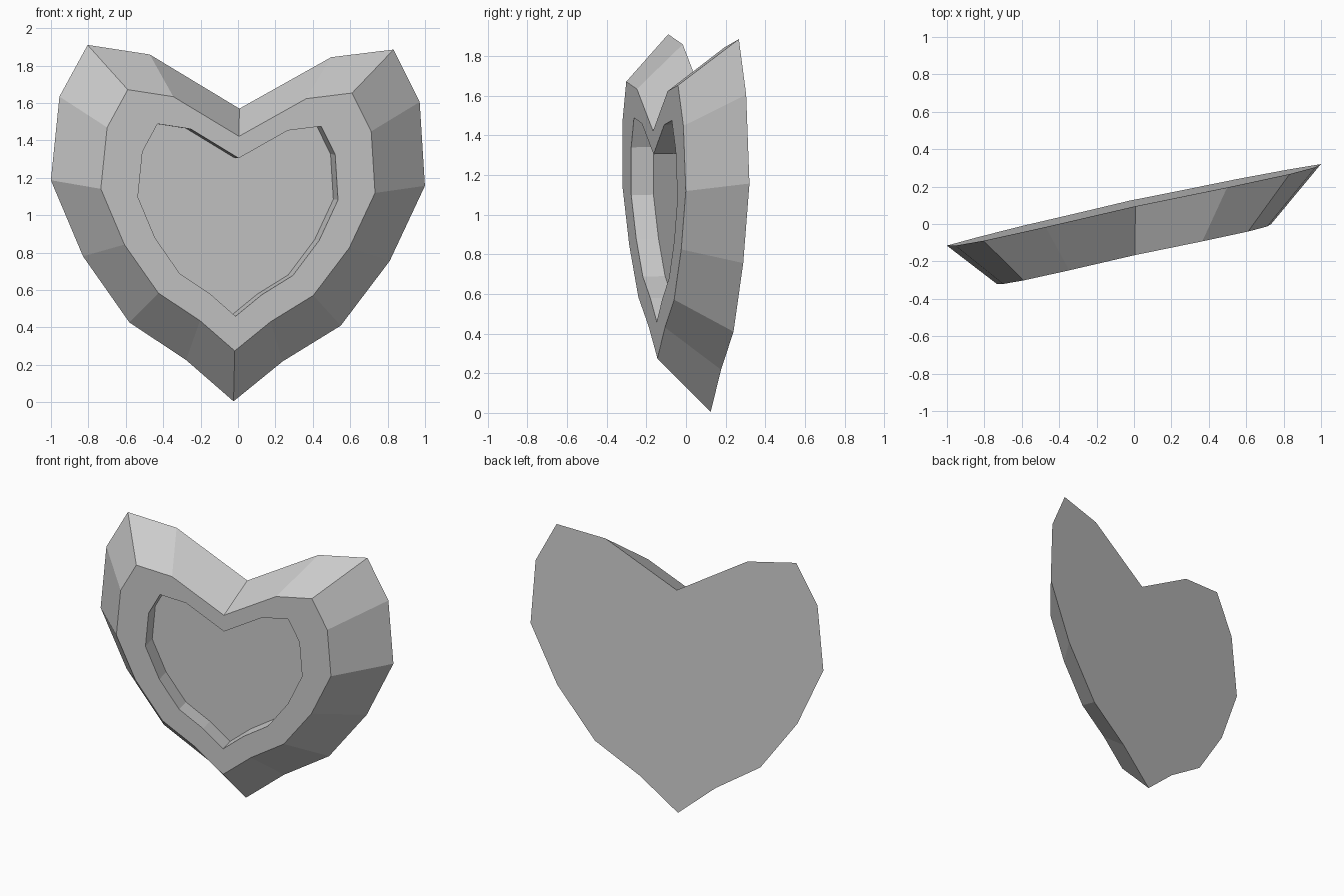
import bpy, bmesh

if "Cube" in bpy.data.objects:
    bpy.data.objects.remove(bpy.data.objects["Cube"])

# Right half of the outer heart outline (across, up), from notch to bottom tip
HALF = [(0, 1.57), (0.485, 1.852), (0.818, 1.898), (0.963, 1.62), (1.0, 1.172),
        (0.82, 0.768), (0.565, 0.418), (0.258, 0.222), (0, 0.005)]
OUTLINE = HALF + [(-u, w) for u, w in HALF[-2:0:-1]]

bm = bmesh.new()


def ring(scale_u, scale_w, lift, forward, shift=(0, 0, 0)):
    """Scaled heart outline laid on the tilted plane, moved forward along -y."""
    verts = []
    for u, w in OUTLINE:
        x = u * scale_u + 0.02 * (w - 1.2) * scale_u
        z = w * scale_w + lift - 0.015 * u * scale_u
        y = 0.13 + 0.2175 * x - 0.0235 * z - forward
        verts.append(bm.verts.new((x + shift[0], y + shift[1], z + shift[2])))
    return verts


def bridge(a, b):
    n = len(a)
    for i in range(n):
        j = (i + 1) % n
        bm.faces.new((a[i], a[j], b[j], b[i]))


# Back outline, front rim, recess opening and recess floor
back = ring(1, 1, 0, 0)
rim = ring(0.733, 0.733, 0.271, 0.264)
opening = ring(0.535, 0.54, 0.457, 0.264)
floor = ring(0.535, 0.54, 0.457, 0.264, (-0.025, 0.112, 0.003))

# Sloped sides, flat front border, recess walls, then the two flat caps
bridge(back, rim)
bridge(rim, opening)
bridge(opening, floor)
bm.faces.new(back)
bm.faces.new(floor)
bmesh.ops.recalc_face_normals(bm, faces=bm.faces)

mesh = bpy.data.meshes.new("heart_gem")
bm.to_mesh(mesh)
bm.free()
heart = bpy.data.objects.new("heart_gem", mesh)
bpy.context.collection.objects.link(heart)
